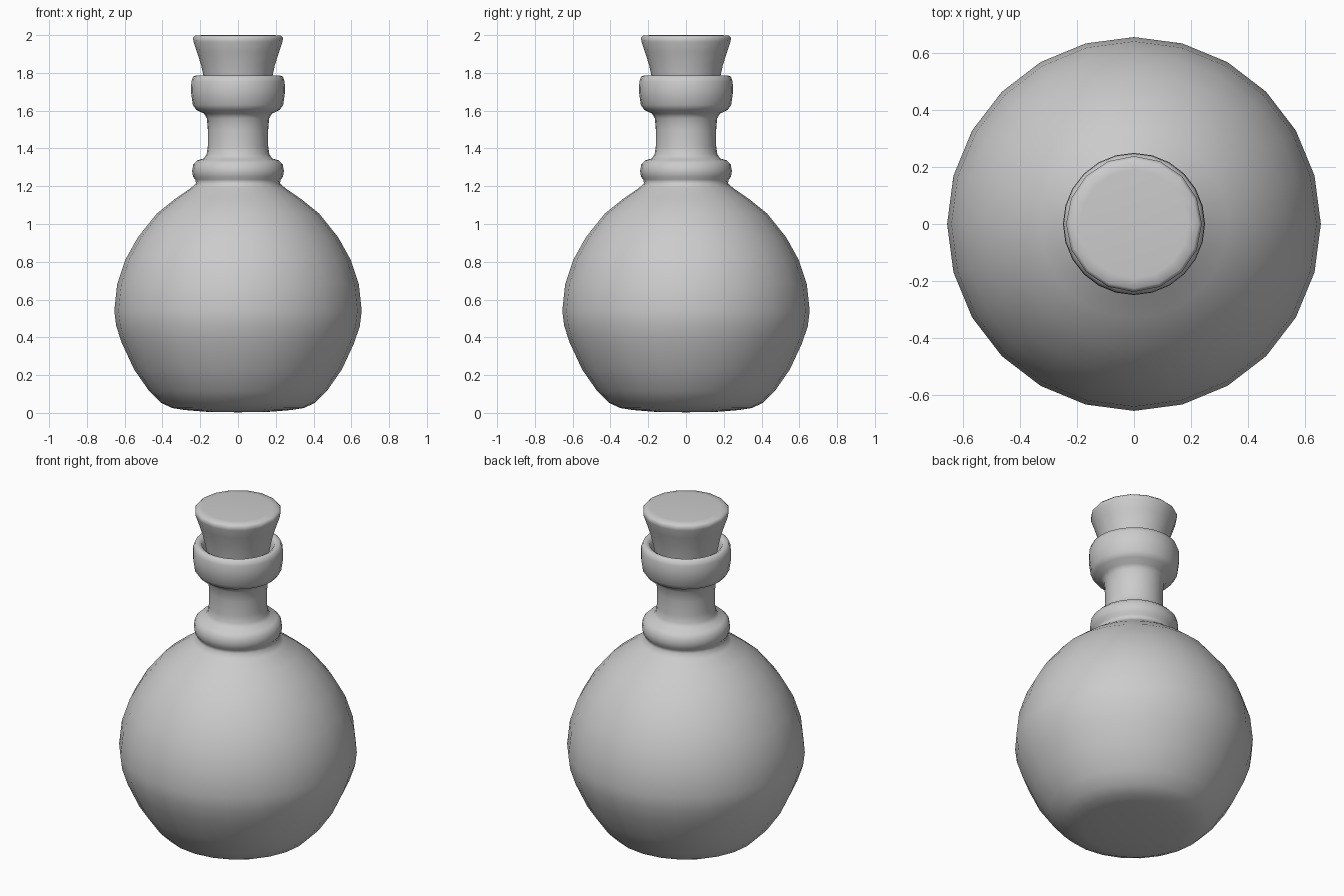
import bpy, bmesh, math


def lathe(name, profile, sides):
    """Revolve (radius, z) points around z; zero-radius ends become poles."""
    bm = bmesh.new()
    rings = []
    for r, z in profile:
        if r == 0:
            rings.append([bm.verts.new((0, 0, z))] * sides)
        else:
            rings.append([bm.verts.new((r * math.cos(2 * math.pi * i / sides),
                                        r * math.sin(2 * math.pi * i / sides), z))
                          for i in range(sides)])
    for a, b in zip(rings, rings[1:]):
        for i in range(sides):
            j = (i + 1) % sides
            quad = list(dict.fromkeys((a[i], a[j], b[j], b[i])))
            bm.faces.new(quad)
    for f in bm.faces:
        f.smooth = True
    mesh = bpy.data.meshes.new(name)
    bm.to_mesh(mesh)
    bm.free()
    obj = bpy.data.objects.new(name, mesh)
    bpy.context.collection.objects.link(obj)
    return obj


# Round flask with collar ring, neck and hollow lip
lathe("flask", [
    (0, 0.003), (0.17, 0.006), (0.28, 0.015), (0.35, 0.026), (0.41, 0.055),
    (0.47, 0.115), (0.55, 0.23), (0.615, 0.37), (0.645, 0.46), (0.655, 0.54),
    (0.64, 0.68), (0.597, 0.81), (0.53, 0.93), (0.43, 1.055), (0.33, 1.135),
    (0.25, 1.19), (0.222, 1.215),
    (0.226, 1.235), (0.238, 1.25), (0.243, 1.28), (0.237, 1.315), (0.215, 1.337),
    (0.18, 1.347), (0.166, 1.37), (0.16, 1.41), (0.16, 1.50), (0.165, 1.56),
    (0.18, 1.585), (0.22, 1.603), (0.239, 1.63), (0.249, 1.70), (0.247, 1.755),
    (0.237, 1.781), (0.22, 1.787), (0.20, 1.776), (0.19, 1.75), (0.175, 1.68),
    (0.14, 1.60), (0.14, 1.50), (0, 1.50)], 24)

# Flared cork stopper
lathe("cork", [
    (0, 1.60), (0.13, 1.60), (0.16, 1.66), (0.182, 1.78), (0.195, 1.84),
    (0.217, 1.91), (0.236, 1.965), (0.238, 1.985), (0.226, 1.997),
    (0.19, 2.0), (0, 2.0)], 16)
